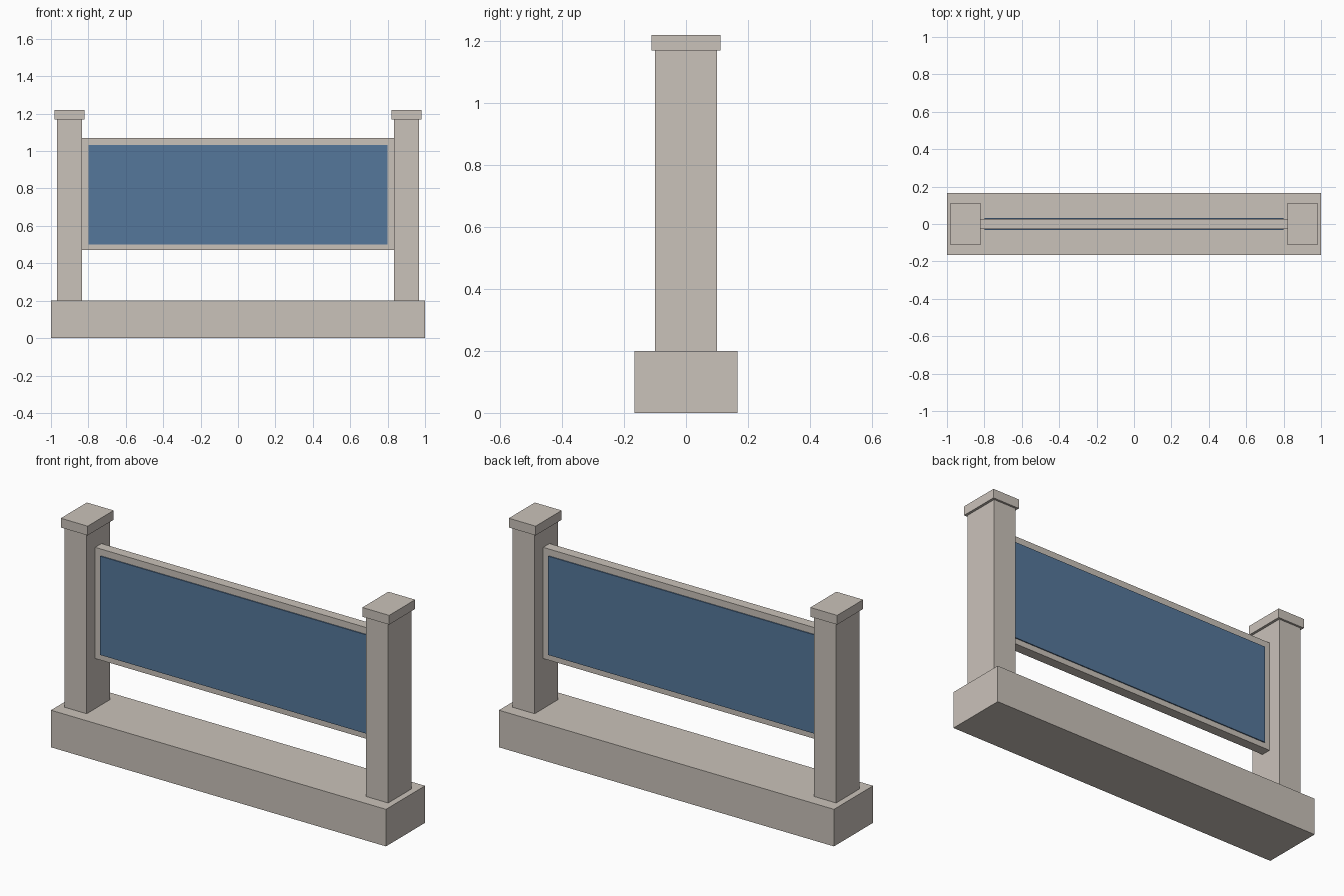
import bpy

cube = bpy.data.objects.get("Cube")
if cube:
    bpy.data.objects.remove(cube, do_unlink=True)


def material(name, colour):
    mat = bpy.data.materials.new(name)
    mat.use_nodes = True
    mat.diffuse_color = colour
    mat.node_tree.nodes["Principled BSDF"].inputs["Base Color"].default_value = colour
    return mat


def box(name, centre, size, mat):
    bpy.ops.mesh.primitive_cube_add(size=1, location=centre)
    obj = bpy.context.object
    obj.name = name
    obj.scale = size
    bpy.ops.object.transform_apply(location=False, rotation=False, scale=True)
    obj.data.materials.append(mat)
    return obj


stone = material("warm grey stone", (0.59, 0.54, 0.49, 1))
blue = material("slate blue", (0.091, 0.184, 0.328, 1))

# Plinth
box("base", (0, 0, 0.1), (2, 0.333, 0.2), stone)

# Posts with overhanging caps
for side, s in (("left", 1), ("right", -1)):
    box(side + "_post", (s * 0.9, 0, 0.685), (0.133, 0.2, 0.97), stone)
    box(side + "_cap", (s * 0.9, 0, 1.195), (0.16, 0.222, 0.05), stone)

# Board held between the posts
box("board", (0, 0, 0.77), (1.667, 0.054, 0.6), stone)

# Thin sign face on each side of the board
for side, s in (("front", -1), ("back", 1)):
    box(side + "_sign_face", (0, s * 0.029, 0.767), (1.6, 0.007, 0.533), blue)
